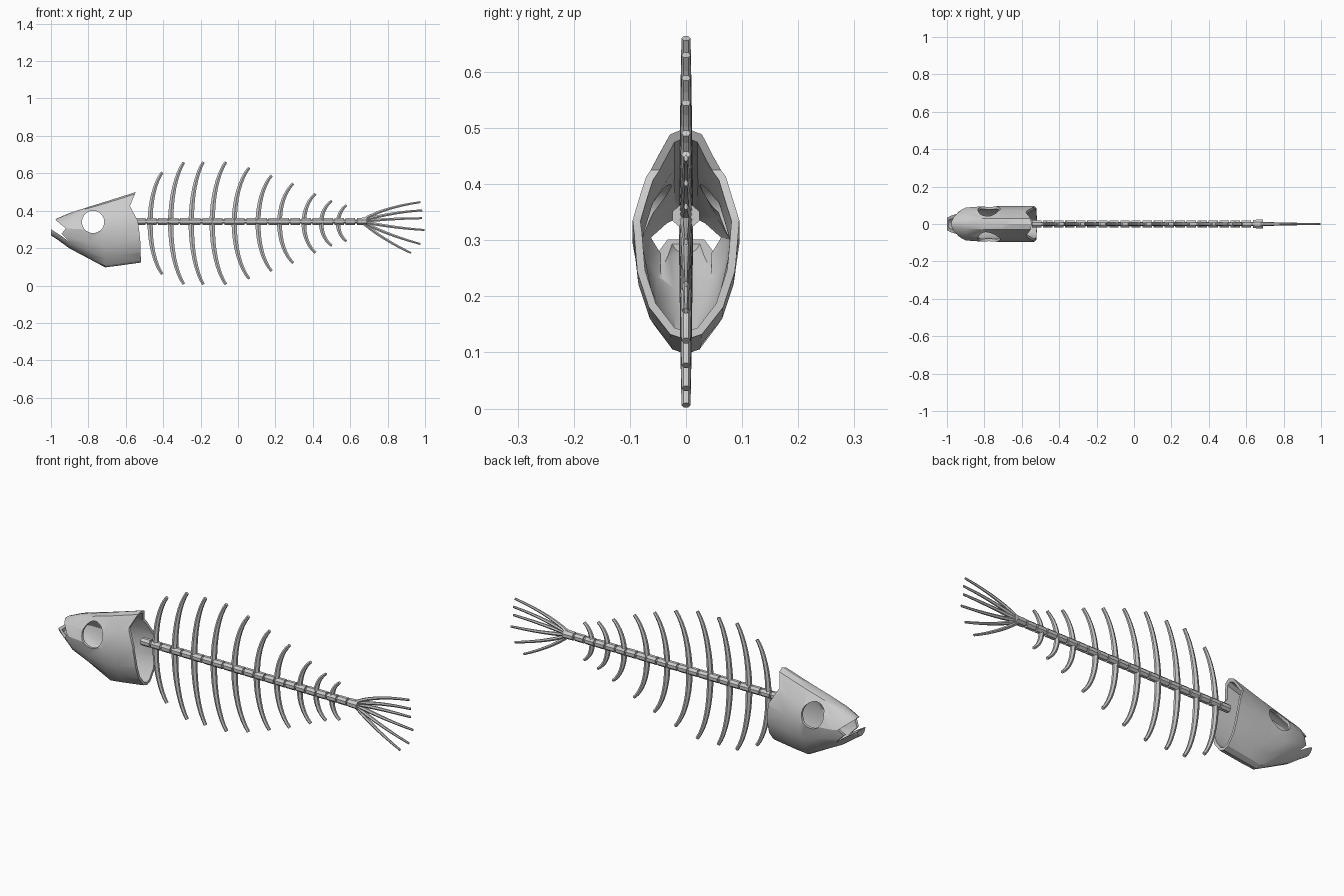
import bpy, bmesh, math
from mathutils import Vector

if "Cube" in bpy.data.objects:
    bpy.data.objects.remove(bpy.data.objects["Cube"])

CZ = 0.335  # height of the spine


def make_object(name, bm, angle=30):
    bmesh.ops.recalc_face_normals(bm, faces=bm.faces)
    me = bpy.data.meshes.new(name)
    bm.to_mesh(me)
    bm.free()
    ob = bpy.data.objects.new(name, me)
    bpy.context.collection.objects.link(ob)
    return ob


def activate(ob):
    bpy.ops.object.select_all(action='DESELECT')
    ob.select_set(True)
    bpy.context.view_layer.objects.active = ob


def loft(bm, rings, cap_start=True, cap_end=True):
    vr = [[bm.verts.new(p) for p in r] for r in rings]
    n = len(vr[0])
    for a, b in zip(vr, vr[1:]):
        for i in range(n):
            bm.faces.new((a[i], a[(i + 1) % n], b[(i + 1) % n], b[i]))
    if cap_start:
        bm.faces.new(vr[0])
    if cap_end:
        bm.faces.new(vr[-1])


def sweep(name, path, w0, w1, y0, y1, sides=6):
    """Tapered bone along a path in the xz plane; w = in-plane, y = sideways half size."""
    pts = [Vector((x, 0, z)) for x, z in path]
    rings = []
    for i, p in enumerate(pts):
        d = (pts[min(i + 1, len(pts) - 1)] - pts[max(i - 1, 0)]).normalized()
        side = Vector((d.z, 0, -d.x))
        t = abs(i / (len(pts) - 1)) if w0 is not None else 0
        w, y = w0 + (w1 - w0) * t, y0 + (y1 - y0) * t
        rings.append([p + side * (w * math.cos(a)) + Vector((0, y * math.sin(a), 0))
                      for a in (2 * math.pi * (k + .5) / sides for k in range(sides))])
    bm = bmesh.new()
    loft(bm, rings)
    return make_object(name, bm)


def prism(name, outline):
    bm = bmesh.new()
    loft(bm, [[(x, y, z) for x, z in outline] for y in (-0.3, 0.3)])
    return make_object(name, bm)


# Skull: lofted shell, open at the back
half = [(0, 1), (.3, .95), (.75, .58), (1, .12), (.92, -.37), (.7, -.7), (.3, -.95), (0, -1)]
stations = [  # x, top, bottom, half width, cheek pinch
    (-1.0, .338, .268, .034, 1), (-.965, .360, .245, .055, 1), (-.90, .388, .198, .088, 1),
    (-.80, .420, .145, .095, .96), (-.71, .448, .097, .095, .86), (-.64, .470, .106, .095, .97),
    (-.49, .518, .127, .095, 1)]
rings = []
for x, top, bot, w, pinch in stations:
    c, h = (top + bot) / 2, (top - bot) / 2
    r = [(x, u * w * (pinch if v < 0 else 1), c + v * h) for u, v in half]
    rings.append(r + [(x, -y, z) for _, y, z in r[-2:0:-1]])
bm = bmesh.new()
loft(bm, rings, cap_end=False)
skull = make_object("skull", bm)
activate(skull)
solid = skull.modifiers.new("shell", 'SOLIDIFY')
solid.thickness = 0.014
solid.offset = -1
bpy.ops.object.modifier_apply(modifier="shell")

# Cutters: mouth, notched rear edge, eye sockets
mouth = prism("mouth_cutter", [(-1.1, .37), (-1.1, .303), (-1.003, .303), (-.94, .262), (-.90, .232),
                               (-.943, .277), (-.92, .305), (-.975, .35), (-.985, .45), (-1.1, .45)])
rear = prism("rear_cutter", [(-.541, .6), (-.547, .5), (-.578, .425), (-.535, .345), (-.523, .25),
                             (-.515, .0), (-.4, .0), (-.4, .6)])
eye = prism("eye_cutter", [(-.775 + .06 * math.cos(2 * math.pi * k / 20),
                            .34 + .06 * math.sin(2 * math.pi * k / 20)) for k in range(20)])
for cutter in (mouth, rear, eye):
    cutter.hide_render = True
    activate(skull)
    m = skull.modifiers.new("cut", 'BOOLEAN')
    m.operation = 'DIFFERENCE'
    m.solver = 'EXACT'
    m.object = cutter
    bpy.ops.object.modifier_apply(modifier="cut")
    bpy.data.objects.remove(cutter, do_unlink=True)
activate(skull)
bpy.ops.object.shade_smooth_by_angle(angle=math.radians(30))

# Spine: thin core with a row of vertebrae
ZS = .343
sweep("spine_core", [(-.53, ZS), (.66, ZS)], .013, .012, .013, .012, 8)
count, start, end = 20, -.545, .635
step = (end - start) / count
for i in range(count):
    x = start + i * step
    sweep(f"vertebra_{i + 1}", [(x, ZS), (x + step - .009, ZS)], .02, .02, .02, .02, 8)
sweep("tail_base", [(.635, ZS), (.69, ZS)], .02, .022, .024, .026, 8)

# Ribs: swept-back arcs above and below the spine
ribs = [(-.47, -.405, .272), (-.36, -.29, .325), (-.25, -.185, .327), (-.138, -.065, .327),
        (-.02, .06, .297), (.107, .18, .256), (.222, .295, .212), (.352, .415, .158),
        (.445, .502, .12), (.535, .58, .096)]
for i, (mid, tip, h) in enumerate(ribs):
    for label, s in (("upper", 1), ("lower", -1)):
        path = []
        for k in range(9):
            a = math.radians(62) * k / 8
            u = (1 - math.cos(a)) / (1 - math.cos(math.radians(62)))
            v = math.sin(a) / math.sin(math.radians(62))
            path.append((mid + (tip - mid) * u, CZ - .002 + s * h * v))
        k = .75 + .25 * h / .327
        sweep(f"{label}_rib_{i + 1}", path, .017 * k, .009 * k, .013, .008)

# Tail rays: fanned curved bones
rays = [((.78, .418), (.975, .446)), ((.82, .392), (.985, .402)), ((.82, .358), (.985, .36)),
        ((.83, .308), (.998, .297)), ((.80, .270), (.975, .222)), ((.775, .245), (.925, .174))]
for i, (ctrl, tip) in enumerate(rays):
    p0 = Vector((.675, ZS + .012 - .005 * i))
    c, p2 = Vector(ctrl), Vector(tip)
    path = [tuple(p0 * (1 - t) ** 2 + c * 2 * t * (1 - t) + p2 * t * t) for t in (j / 7 for j in range(8))]
    sweep(f"tail_ray_{i + 1}", path, .010, .006, .011, .004)
